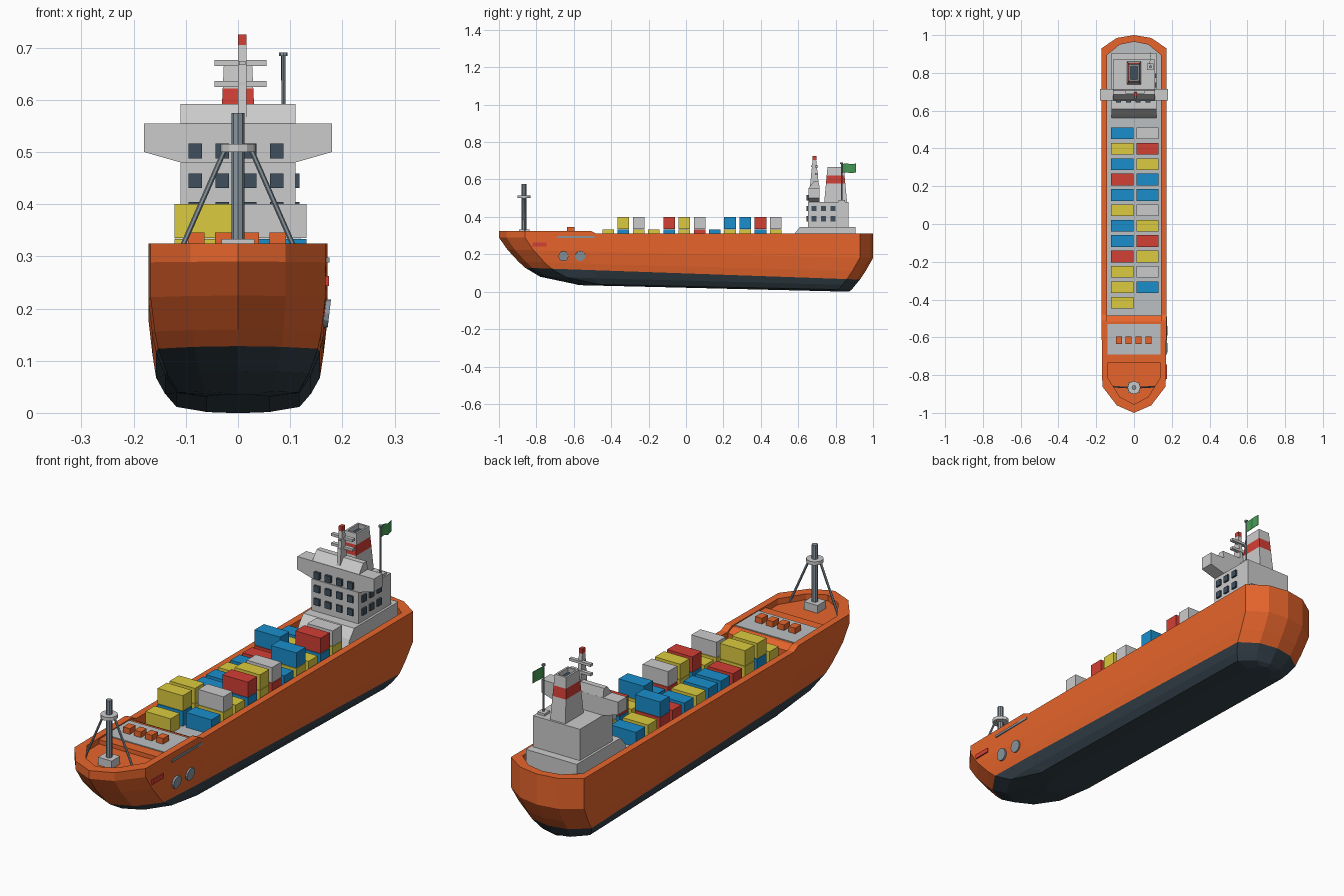
import bpy, bmesh
from math import pi
from mathutils import Vector

if "Cube" in bpy.data.objects:
    bpy.data.objects.remove(bpy.data.objects["Cube"])


def mat(name, r, g, b):
    m = bpy.data.materials.new(name)
    m.diffuse_color = (r, g, b, 1)
    m.use_nodes = True
    m.node_tree.nodes["Principled BSDF"].inputs["Base Color"].default_value = m.diffuse_color
    return m


ORANGE = mat("orange", 0.80, 0.13, 0.025)
DARK = mat("dark_hull", 0.035, 0.055, 0.07)
GLASS = mat("dark_glass", 0.05, 0.08, 0.11)
DECK = mat("deck_grey", 0.5, 0.53, 0.54)
STEEL = mat("steel", 0.25, 0.30, 0.34)
RED = mat("red", 0.65, 0.05, 0.035)
BLUE = mat("blue", 0.01, 0.27, 0.6)
YELLOW = mat("yellow", 0.72, 0.6, 0.05)
GREEN = mat("green", 0.06, 0.32, 0.09)


def finish(bm, name, *mats):
    bmesh.ops.recalc_face_normals(bm, faces=bm.faces)
    me = bpy.data.meshes.new(name)
    bm.to_mesh(me)
    bm.free()
    ob = bpy.data.objects.new(name, me)
    for m in mats:
        if m:
            me.materials.append(m)
    bpy.context.collection.objects.link(ob)
    return ob


def loft(name, rings, m=None):
    """Closed solid through rings of equal point count."""
    bm = bmesh.new()
    rows = [[bm.verts.new(p) for p in r] for r in rings]
    n = len(rows[0])
    for a, b in zip(rows, rows[1:]):
        for i in range(n):
            j = (i + 1) % n
            bm.faces.new((a[i], a[j], b[j], b[i]))
    bm.faces.new(rows[0])
    bm.faces.new(rows[-1])
    return finish(bm, name, m)


def rect(x0, x1, y0, y1, z):
    return [(x0, y0, z), (x1, y0, z), (x1, y1, z), (x0, y1, z)]


def box(name, x0, x1, y0, y1, z0, z1, m=None):
    return loft(name, [rect(x0, x1, y0, y1, z0), rect(x0, x1, y0, y1, z1)], m)


def prism_x(name, profile, hw, m=None):
    """Side profile (y, z) extruded across the ship."""
    return loft(name, [[(x, y, z) for y, z in profile] for x in (-hw, hw)], m)


def rod(name, a, b, r, m=None, sides=8):
    a, b = Vector(a), Vector(b)
    bm = bmesh.new()
    bmesh.ops.create_cone(bm, cap_ends=True, segments=sides, radius1=r, radius2=r, depth=(b - a).length)
    ob = finish(bm, name, m)
    ob.location = (a + b) / 2
    ob.rotation_euler = (b - a).to_track_quat('Z', 'Y').to_euler()
    return ob


# Hull: plan outlines lofted from deck, over the rim, down to the keel
def outline(zb, zs, yb, ys, w, step=False):
    y2 = yb + 0.14
    side = [(0, yb), (0.53 * w, yb + 0.04), (0.975 * w, y2), (w, max(-0.51, y2 + 0.02)),
            (w, max(-0.48, y2 + 0.05)), (w, ys - 0.07), (0.53 * w, ys - 0.015), (0, ys)]
    pts = []
    for i, (x, y) in enumerate(side):
        z = (zb if i < 4 else zs) if step else zb + (zs - zb) * (y - yb) / (ys - yb)
        pts.append((x, y, z))
    return pts + [(-x, y, z) for x, y, z in pts[-2:0:-1]]


levels = [(0.27, 0.27, -0.955, 0.965, 0.142), (0.325, 0.31, -0.955, 0.965, 0.142, True),
          (0.325, 0.31, -1, 1, 0.172, True), (0.29, 0.27, -1, 1, 0.172),
          (0.225, 0.18, -0.955, 1, 0.172), (0.16, 0.11, -0.895, 0.96, 0.164),
          (0.128, 0.065, -0.86, 0.93, 0.157), (0.08, 0.035, -0.78, 0.905, 0.14),
          (0.042, 0.01, -0.6, 0.885, 0.118), (0.035, 0.0, -0.57, 0.87, 0.06)]
hull = loft("hull", [outline(*l) for l in levels], ORANGE)
hull.data.materials.append(DARK)
hull.data.materials.append(DECK)
ring = 14
for p in hull.data.polygons:
    if p.index >= 6 * ring:
        p.material_index = 1
hull.data.polygons[9 * ring].material_index = 2

# Forecastle
half = [(0, -0.957), (0.077, -0.917), (0.14, -0.817), (0.144, -0.735)]
plan = half + [(-x, y) for x, y in half[:0:-1]]
loft("bow_deck", [[(x, y, z) for x, y in plan] for z in (0.26, 0.30)], ORANGE)
prism_x("forecastle_block", [(-0.735, 0.26), (-0.735, 0.318), (-0.515, 0.318), (-0.485, 0.303), (-0.485, 0.26)],
        0.145, ORANGE)
box("forecastle_plate", -0.14, 0.14, -0.69, -0.53, 0.31, 0.322, DECK)
for x in (-0.08, -0.028, 0.024, 0.076):
    box("deck_hatch", x - 0.016, x + 0.016, -0.635, -0.596, 0.31, 0.346, ORANGE)

# Foremast with ring and stays
M = -0.866
box("foremast_base", -0.032, 0.032, M - 0.028, M + 0.028, 0.29, 0.333)
rod("foremast", (0, M, 0.3), (0, M, 0.575), 0.0125, STEEL)
rod("foremast_ring", (0, M, 0.5), (0, M, 0.515), 0.034, None, 12)
for s in (-1, 1):
    rod("foremast_stay", (s * 0.025, M, 0.505), (s * 0.115, M + 0.005, 0.3), 0.005, STEEL, 6)

# Starboard fittings
for y in (-0.655, -0.565):
    rod("side_disc", (0.158, y, 0.192), (0.175, y, 0.19), 0.027, STEEL, 12)
box("anchor_pocket", 0.155, 0.174, -0.82, -0.745, 0.243, 0.262, RED)
box("side_rail", 0.165, 0.175, -0.69, -0.49, 0.288, 0.298, STEEL)

# Containers: rows run stern to bow; capitals are stacked two high
COL = {"b": BLUE, "y": YELLOW, "r": RED, "g": None}
for x0, codes in ((-0.122, "byBrbybbrYYy"), (0.012, "GRyBbGYRyGb")):
    for i, c in enumerate(codes):
        y = 0.48 - i * 0.0815
        cols = [COL[c.lower()]]
        if c.isupper():
            cols.insert(0, (YELLOW, BLUE, RED)[i % 3])
        for k, m in enumerate(cols):
            z = 0.268 + k * 0.067
            box("container", x0, x0 + 0.119, y - 0.031, y + 0.031, z, z + 0.065, m)

# Deckhouse
prism_x("deckhouse_base", [(0.56, 0.265), (0.58, 0.31), (0.61, 0.347), (0.905, 0.347), (0.905, 0.265)], 0.12)
box("deckhouse", -0.11, 0.11, 0.652, 0.87, 0.34, 0.48)
wing = [(-0.18, 0.555), (-0.18, 0.5), (-0.11, 0.48), (0.11, 0.48), (0.18, 0.5), (0.18, 0.555)]
loft("bridge_wings", [[(x, y, z) for x, z in wing] for y in (0.655, 0.715)])
prism_x("bridge_roof", [(0.655, 0.553), (0.685, 0.592), (0.708, 0.592), (0.715, 0.553)], 0.11)

# Windows on the front and starboard side
for z in (0.39, 0.445, 0.502):
    for x in (-0.082, -0.03, 0.022, 0.074):
        box("front_window", x - 0.013, x + 0.013, 0.644, 0.66, z - 0.014, z + 0.014, GLASS)
    if z < 0.5:
        for y in (0.685, 0.735, 0.785):
            box("side_window", 0.105, 0.118, y - 0.013, y + 0.013, z - 0.014, z + 0.014, GLASS)


# Funnel: tapered, red band, open top
def funnel_ring(z, inset=0):
    t = (z - 0.48) / 0.19
    hx, hy = 0.036 - 0.009 * t - inset, 0.061 - 0.018 * t - inset
    return rect(-hx, hx, 0.8 - hy, 0.8 + hy, z)


loft("funnel_lower", [funnel_ring(0.475), funnel_ring(0.578)])
loft("funnel_band", [funnel_ring(0.578), funnel_ring(0.622)], RED)
loft("funnel_top", [funnel_ring(0.622), funnel_ring(0.668), funnel_ring(0.668, 0.008), funnel_ring(0.645, 0.008)])
loft("funnel_opening", [funnel_ring(0.644, 0.009), funnel_ring(0.648, 0.009)], GLASS)

# Radar mast
loft("radar_mast", [rect(0, 0.016, 0.662, 0.712, 0.555), rect(0, 0.016, 0.677, 0.696, 0.705)])
box("radar_mast_tip", 0, 0.016, 0.676, 0.697, 0.705, 0.725, RED)
for z in (0.625, 0.665):
    box("radar_bar", -0.045, 0.055, 0.69, 0.706, z, z + 0.011)
    box("radar_bar_bracket", 0.002, 0.014, 0.668, 0.7, z + 0.002, z + 0.009)

# Flagpole and flag
box("flagpole_base", 0.07, 0.104, 0.815, 0.85, 0.475, 0.49)
rod("flagpole", (0.087, 0.832, 0.48), (0.087, 0.832, 0.686), 0.004, STEEL)
rod("flagpole_cap", (0.087, 0.832, 0.684), (0.087, 0.832, 0.691), 0.008, STEEL)
loft("flag", [[(x + 0.001, y, z0), (x - 0.001, y, z0), (x - 0.001, y, z0 + 0.048), (x + 0.001, y, z0 + 0.048)]
              for x, y, z0 in ((0.087, 0.832, 0.635), (0.083, 0.857, 0.638), (0.09, 0.88, 0.634), (0.086, 0.908, 0.637))],
     GREEN)
